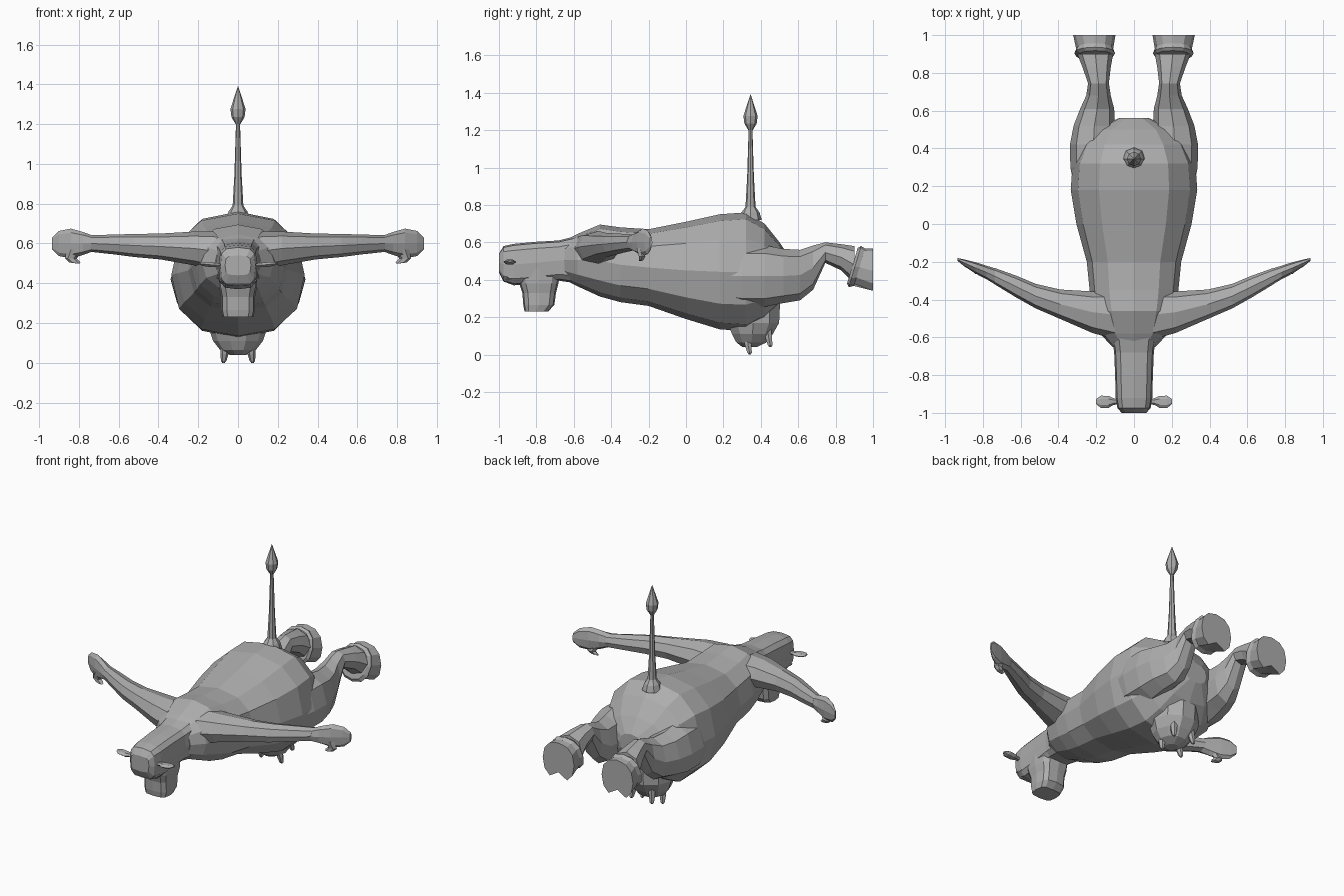
import bpy, bmesh, math
from mathutils import Vector

grey = bpy.data.materials.new("plain grey")
grey.diffuse_color = (0.42, 0.42, 0.42, 1)


def loft(name, axis, rings, sides=8, power=1.0, mirror=False, phase=0.0, tweak=None):
    """Skin rings (pos, centre1, centre2, half1, half2) along an axis; flat shaded."""
    bm = bmesh.new()
    loops = []
    for k, (p, c1, c2, h1, h2) in enumerate(rings):
        loop = []
        for i in range(sides):
            a = 2 * math.pi * (i + phase) / sides
            c, s = math.cos(a), math.sin(a)
            u = c1 + h1 * math.copysign(abs(c) ** power, c)
            v = c2 + h2 * math.copysign(abs(s) ** power, s)
            co = {'x': (p, u, v), 'y': (u, p, v), 'z': (u, v, p)}[axis]
            co = Vector(co)
            if tweak:
                tweak(k, i, co)
            loop.append(bm.verts.new(co))
        loops.append(loop)
    for a, b in zip(loops, loops[1:]):
        for i in range(sides):
            j = (i + 1) % sides
            bm.faces.new((a[i], a[j], b[j], b[i]))
    bm.faces.new(loops[0])
    bm.faces.new(loops[-1])
    bmesh.ops.recalc_face_normals(bm, faces=bm.faces)
    me = bpy.data.meshes.new(name)
    bm.to_mesh(me)
    bm.free()
    me.materials.append(grey)
    ob = bpy.data.objects.new(name, me)
    bpy.context.collection.objects.link(ob)
    if mirror:
        ob.modifiers.new("mirror", 'MIRROR')
    return ob


def span(y, hx, z0, z1):
    """Ring across the body given its bottom and top heights."""
    return (y, 0, (z0 + z1) / 2, hx, (z1 - z0) / 2)


# Barrel-shaped torso, belly down
loft("body", 'y', [span(*r) for r in (
    (-0.65, 0.115, 0.40, 0.61), (-0.58, 0.18, 0.365, 0.645),
    (-0.46, 0.215, 0.31, 0.695), (-0.35, 0.235, 0.28, 0.68),
    (-0.20, 0.25, 0.26, 0.67), (0.0, 0.305, 0.19, 0.71),
    (0.18, 0.335, 0.135, 0.75), (0.32, 0.325, 0.125, 0.76),
    (0.42, 0.28, 0.18, 0.70), (0.50, 0.21, 0.27, 0.60),
    (0.56, 0.08, 0.38, 0.51))], sides=12, power=0.85)

# Neck and head, crown pointing forward
loft("head", 'y', [span(*r) for r in (
    (-0.58, 0.12, 0.38, 0.635), (-0.68, 0.105, 0.395, 0.61),
    (-0.80, 0.10, 0.38, 0.603), (-0.92, 0.097, 0.37, 0.592),
    (-0.975, 0.088, 0.39, 0.58), (-1.0, 0.065, 0.44, 0.54))],
    sides=12, power=0.55)

# Muzzle pointing down, with blunt nose
loft("muzzle", 'z', [(0.46, 0, -0.79, 0.098, 0.12), (0.38, 0, -0.787, 0.095, 0.105),
                     (0.33, 0, -0.785, 0.085, 0.09), (0.265, 0, -0.787, 0.085, 0.083),
                     (0.23, 0, -0.80, 0.077, 0.063)], sides=12, power=0.6)

# Brow ridge across the forehead
loft("brow", 'x', [(-0.092, -0.935, 0.412, 0.02, 0.006), (-0.05, -0.95, 0.395, 0.03, 0.009),
                   (0.05, -0.95, 0.395, 0.03, 0.009), (0.092, -0.935, 0.412, 0.02, 0.006)], sides=6)

# Flat ears
loft("ear", 'x', [(0.08, -0.94, 0.49, 0.014, 0.01), (0.11, -0.94, 0.492, 0.018, 0.011),
                  (0.135, -0.942, 0.493, 0.032, 0.014), (0.175, -0.942, 0.497, 0.033, 0.012),
                  (0.20, -0.94, 0.50, 0.014, 0.005)], sides=6, mirror=True)

# Arms swept back, ending in flat hands
loft("arm", 'x', [(0.10, -0.48, 0.56, 0.13, 0.10), (0.22, -0.467, 0.575, 0.11, 0.085),
                  (0.39, -0.425, 0.585, 0.078, 0.065), (0.52, -0.382, 0.59, 0.065, 0.058),
                  (0.62, -0.333, 0.595, 0.058, 0.05), (0.74, -0.275, 0.60, 0.043, 0.042)],
     sides=8, power=0.9, mirror=True)
loft("hand", 'x', [(0.73, -0.28, 0.60, 0.043, 0.04), (0.78, -0.257, 0.60, 0.036, 0.058),
                   (0.84, -0.232, 0.60, 0.03, 0.075), (0.90, -0.205, 0.60, 0.018, 0.063),
                   (0.935, -0.187, 0.60, 0.007, 0.03)], sides=8, power=0.9, mirror=True)
loft("thumb", 'z', [(0.57, 0.82, -0.245, 0.04, 0.022), (0.525, 0.84, -0.235, 0.03, 0.02),
                    (0.505, 0.82, -0.24, 0.028, 0.014), (0.50, 0.805, -0.245, 0.01, 0.008)],
     sides=6, mirror=True)

# Thighs and lower legs
loft("leg", 'y', [(0.16, 0.21, 0.42, 0.10, 0.13), (0.30, 0.215, 0.42, 0.122, 0.165),
                  (0.42, 0.215, 0.42, 0.124, 0.165), (0.52, 0.21, 0.42, 0.11, 0.145),
                  (0.61, 0.195, 0.425, 0.09, 0.135), (0.68, 0.188, 0.465, 0.065, 0.118),
                  (0.745, 0.188, 0.545, 0.055, 0.055), (0.83, 0.198, 0.52, 0.075, 0.07),
                  (0.90, 0.205, 0.48, 0.095, 0.10)],
     sides=8, power=0.9, mirror=True)


# Hooves: slanted cuff, flat sole and a cleft at the lower edge
def cleft(k, i, co):
    co.y += (co.z - 0.46) * (0.3 if k < 3 else 0)
    if i == 9 and k >= 3:
        co.z += 0.05


loft("hoof", 'y', [(0.885, 0.205, 0.475, 0.09, 0.095), (0.90, 0.208, 0.47, 0.108, 0.11),
                   (0.925, 0.208, 0.467, 0.098, 0.10), (1.0, 0.21, 0.447, 0.112, 0.12)],
     sides=12, power=0.85, mirror=True, tweak=cleft)

# Udder and four teats
loft("udder", 'z', [(0.27, 0, 0.36, 0.14, 0.15), (0.17, 0, 0.36, 0.145, 0.145),
                    (0.11, 0, 0.355, 0.125, 0.115), (0.065, 0, 0.35, 0.09, 0.085),
                    (0.04, 0, 0.34, 0.04, 0.04)], sides=10)
for name, y, top in (("front_teat", 0.325, 0.10), ("rear_teat", 0.435, 0.14)):
    loft(name, 'z', [(top, 0.062, y, 0.024, 0.024), (top - 0.055, 0.068, y + 0.008, 0.02, 0.02),
                     (top - 0.09, 0.072, y + 0.015, 0.014, 0.014),
                     (top - 0.10, 0.073, y + 0.016, 0.006, 0.006)], sides=6, mirror=True)

# Upright tail with tuft
loft("tail", 'z', [(z, 0, 0.345, r, r) for z, r in (
    (0.72, 0.06), (0.76, 0.048), (0.79, 0.027), (0.95, 0.018), (1.21, 0.010))], sides=8)
loft("tail_tuft", 'z', [(z, 0, 0.345, r, r) for z, r in (
    (1.20, 0.012), (1.235, 0.033), (1.275, 0.038), (1.32, 0.024), (1.39, 0.001))], sides=8)
